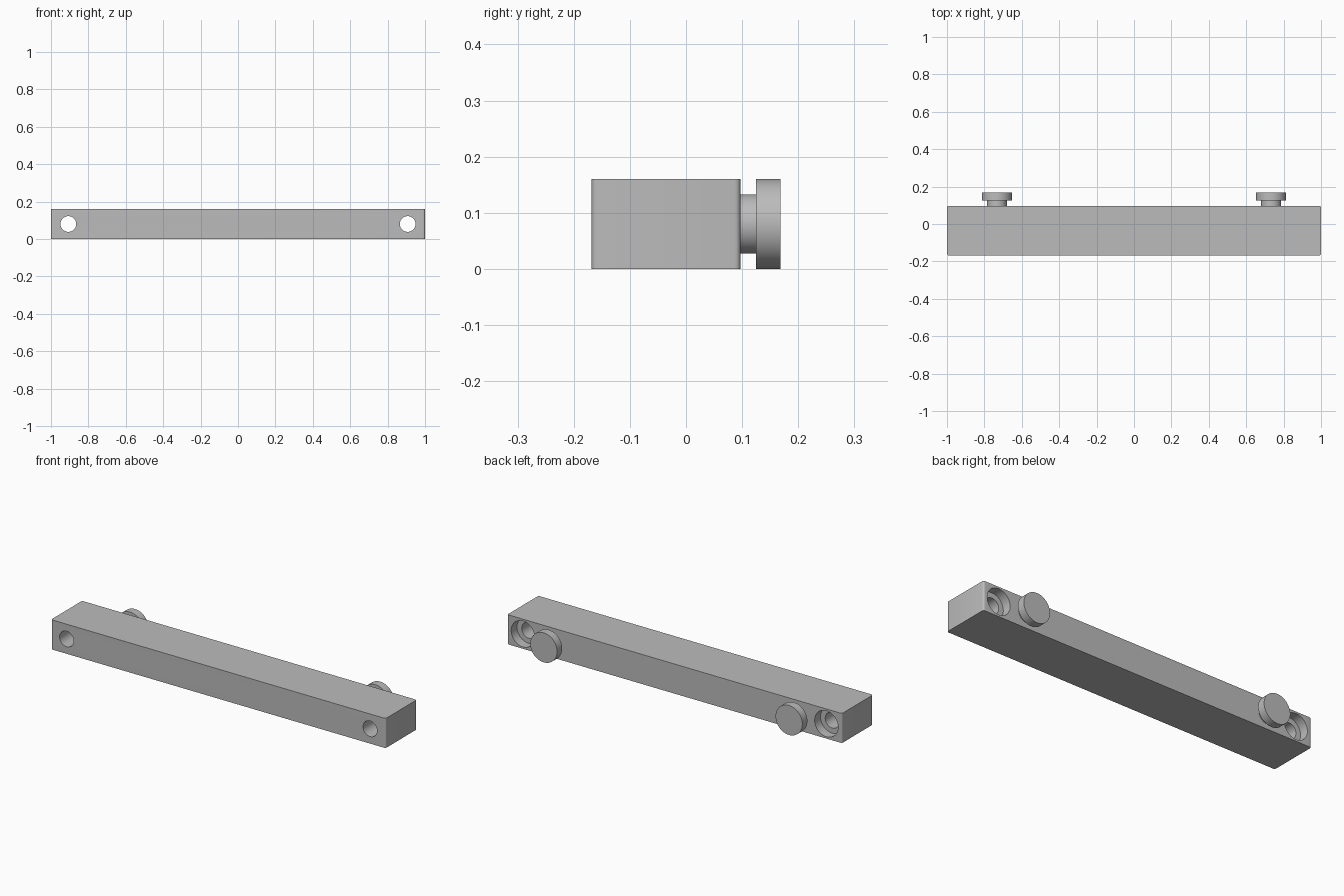
import bpy
import bmesh
from math import radians, pi
from mathutils import Matrix

if "Cube" in bpy.data.objects:
    bpy.data.objects.remove(bpy.data.objects["Cube"], do_unlink=True)

# One plain grey for everything
grey = bpy.data.materials.new("satin_grey")
grey.use_nodes = True
colour = (0.5, 0.5, 0.5, 1)
grey.diffuse_color = colour
grey.node_tree.nodes["Principled BSDF"].inputs["Base Color"].default_value = colour

HEIGHT, FRONT, BACK = 0.16, -0.168, 0.097
MID = HEIGHT / 2


def make_object(name, bm):
    mesh = bpy.data.meshes.new(name)
    bmesh.ops.recalc_face_normals(bm, faces=bm.faces)
    bm.to_mesh(mesh)
    bm.free()
    mesh.materials.append(grey)
    obj = bpy.data.objects.new(name, mesh)
    bpy.context.collection.objects.link(obj)
    return obj


def turned(name, x, profile, segments=64):
    """Revolve (radius, y) points about a front-to-back axis at x."""
    bm = bmesh.new()
    verts = [bm.verts.new((x + r, y, MID)) for r, y in profile]
    edges = [bm.edges.new(pair) for pair in zip(verts, verts[1:])]
    bmesh.ops.spin(bm, geom=verts + edges, cent=(x, 0, MID), axis=(0, 1, 0),
                   angle=2 * pi, steps=segments, use_merge=True)
    bmesh.ops.remove_doubles(bm, verts=bm.verts, dist=1e-5)
    return make_object(name, bm)


def smooth(obj):
    bpy.ops.object.select_all(action="DESELECT")
    obj.select_set(True)
    bpy.context.view_layer.objects.active = obj
    bpy.ops.object.shade_smooth_by_angle(angle=radians(30))


# Bar with rounded upright edges
bm = bmesh.new()
bmesh.ops.create_cube(bm, size=1, matrix=Matrix.Translation((0, (FRONT + BACK) / 2, MID))
                      @ Matrix.Diagonal((2, BACK - FRONT, HEIGHT, 1)))
upright = [e for e in bm.edges if abs(e.verts[0].co.z - e.verts[1].co.z) > 0.1]
bmesh.ops.bevel(bm, geom=upright, offset=0.01, segments=5, profile=0.5, affect="EDGES")
bar = make_object("bar", bm)

for side, label in ((1, "left"), (-1, "right")):
    # Through hole, counterbored from the back
    cutter = turned(label + "_hole_cutter", side * 0.907,
                    [(0, FRONT - 0.1), (0.042, FRONT - 0.1), (0.042, BACK - 0.05),
                     (0.07, BACK - 0.05), (0.07, BACK + 0.1), (0, BACK + 0.1)])
    cut = bar.modifiers.new(label + "_hole", "BOOLEAN")
    cut.operation = "DIFFERENCE"
    cut.solver = "EXACT"
    cut.object = cutter

    # Round stud with a neck and a wide head
    stud = turned(label + "_stud", side * 0.733,
                  [(0, BACK - 0.005), (0.053, BACK - 0.005), (0.053, 0.125),
                   (0.08, 0.125), (0.08, 0.168), (0, 0.168)])
    smooth(stud)

# Apply the holes, then remove the cutters
bpy.ops.object.select_all(action="DESELECT")
bar.select_set(True)
bpy.context.view_layer.objects.active = bar
for modifier in list(bar.modifiers):
    cutter = modifier.object
    bpy.ops.object.modifier_apply(modifier=modifier.name)
    bpy.data.objects.remove(cutter, do_unlink=True)
smooth(bar)
